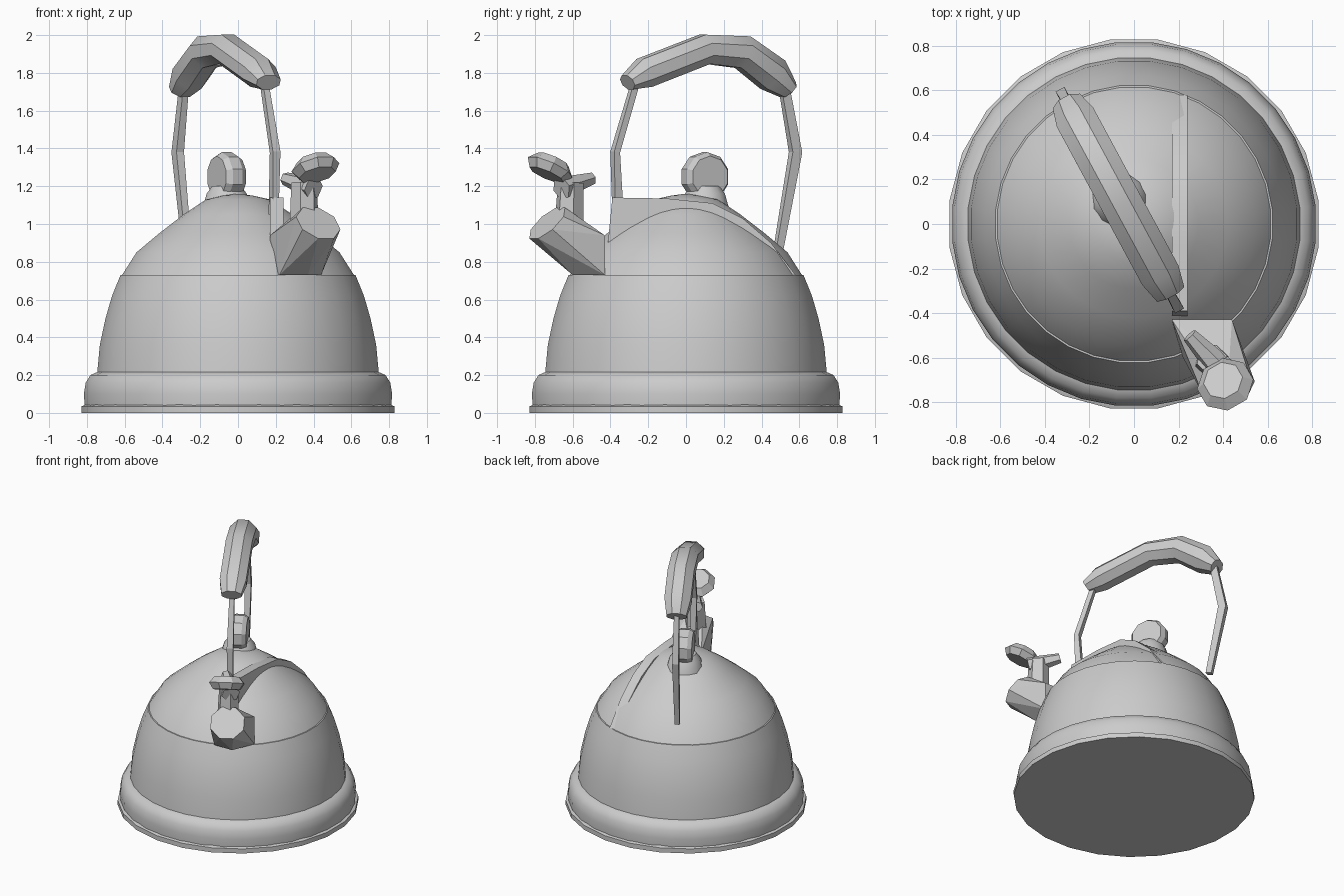
import bpy, bmesh, math
from mathutils import Vector

if "Cube" in bpy.data.objects:
    bpy.data.objects.remove(bpy.data.objects["Cube"])

grey = bpy.data.materials.new("warm_grey_metal")
grey.use_nodes = True
grey.diffuse_color = (0.6, 0.6, 0.6, 1)
grey.node_tree.nodes["Principled BSDF"].inputs["Base Color"].default_value = (0.6, 0.6, 0.6, 1)

# The handle and knob share one slanted vertical plane
SIDE = Vector((0.88, 0.475, 0))
UP = Vector((0, 0, 1))


def on_plane(y, z):
    return Vector((-0.06 - (y - 0.1) * 0.54, y, z))


def finish(name, bm, angle=30):
    bmesh.ops.recalc_face_normals(bm, faces=bm.faces)
    mesh = bpy.data.meshes.new(name)
    bm.to_mesh(mesh)
    bm.free()
    mesh.materials.append(grey)
    obj = bpy.data.objects.new(name, mesh)
    bpy.context.collection.objects.link(obj)
    bpy.ops.object.select_all(action="DESELECT")
    obj.select_set(True)
    bpy.context.view_layer.objects.active = obj
    if angle:
        bpy.ops.object.shade_smooth_by_angle(angle=math.radians(angle))
    return obj


def ring(center, u, v, ru, rv, sides):
    turns = [2 * math.pi * (i + 0.5) / sides for i in range(sides)]
    return [center + u * (ru * math.cos(t)) + v * (rv * math.sin(t)) for t in turns]


def loft(name, rings, angle=30):
    bm = bmesh.new()
    loops = [[bm.verts.new(p) for p in r] for r in rings]
    n = len(loops[0])
    for a, b in zip(loops, loops[1:]):
        for i in range(n):
            bm.faces.new((a[i], a[(i + 1) % n], b[(i + 1) % n], b[i]))
    bm.faces.new(loops[0])
    bm.faces.new(loops[-1])
    return finish(name, bm, angle)


def lathe(name, profile, sides=32, center=(0, 0, 0), angle=30):
    x, y = Vector((1, 0, 0)), Vector((0, 1, 0))
    return loft(name, [ring(Vector(center) + UP * z, x, y, r, r, sides) for r, z in profile], angle)


def planar_tube(name, path, half_width, sides, angle):
    # path holds y, z and half thickness of each section
    pts = [on_plane(y, z) for y, z, h in path]
    rings = []
    for i, p in enumerate(pts):
        along = (pts[min(i + 1, len(pts) - 1)] - pts[max(i - 1, 0)]).normalized()
        w = half_width * (0.75 if i in (0, len(pts) - 1) else 1)
        rings.append(ring(p, SIDE, along.cross(SIDE).normalized(), w, path[i][2], sides))
    return loft(name, rings, angle)


def hull(name, points):
    bm = bmesh.new()
    for p in points:
        bm.verts.new(p)
    result = bmesh.ops.convex_hull(bm, input=bm.verts[:])
    loose = {v for v in result["geom_interior"] if isinstance(v, bmesh.types.BMVert)}
    bmesh.ops.delete(bm, geom=list(loose), context="VERTS")
    return finish(name, bm, 0)


def rod(name, a, b, ra, rb, sides):
    a, b = Vector(a), Vector(b)
    axis = (b - a).normalized()
    u = axis.orthogonal().normalized()
    v = axis.cross(u)
    return loft(name, [ring(a, u, v, ra, ra, sides), ring(b, u, v, rb, rb, sides)], 0)


# Body: foot rim, rounded band, main wall and dome
lathe("foot_rim", [(0.835, 0), (0.835, 0.035), (0.81, 0.045)], 24)
lathe("base_band", [(0.815, 0.03), (0.82, 0.1), (0.81, 0.16), (0.785, 0.2), (0.74, 0.22)], angle=50)
lathe("body_wall", [(0.75, 0.2), (0.735, 0.36), (0.705, 0.5), (0.67, 0.62), (0.625, 0.73)])
lathe("dome", [(0.62, 0.725), (0.54, 0.85), (0.42, 0.95), (0.29, 1.05),
               (0.17, 1.13), (0.08, 1.15), (0.01, 1.16)], angle=40)

# Lid knob: collar and upright disc
lathe("knob_collar", [(0.13, 1.09), (0.11, 1.16), (0.08, 1.2)], 12, (-0.06, 0.1, 0))
along = SIDE.cross(UP)
knob = on_plane(0.1, 1.25)
loft("knob", [ring(knob + SIDE * s, along, UP, r, r, 10)
              for s, r in ((-0.06, 0.11), (-0.03, 0.13), (0.03, 0.13), (0.06, 0.11))], 20)

# Upright fin running back from the spout over the dome
fin_side = [(-0.43, 0.73), (-0.39, 1.14), (-0.1, 1.135), (0.14, 1.11),
            (0.3, 1.03), (0.45, 0.9), (0.58, 0.73)]
loft("spout_fin", [[Vector((x, y, z)) for y, z in fin_side] for x in (0.17, 0.24)], 30)

# Handle: two thin straps and a padded grip
planar_tube("front_strap", [(-0.36, 1.05, 0.035), (-0.375, 1.38, 0.025), (-0.27, 1.74, 0.025)],
            0.032, 4, 0)
planar_tube("back_strap", [(0.49, 0.87, 0.03), (0.58, 1.38, 0.04), (0.52, 1.72, 0.035)],
            0.032, 4, 0)
planar_tube("grip", [(-0.31, 1.75, 0.045), (-0.22, 1.8, 0.085), (0.1, 1.925, 0.085),
                     (0.3, 1.91, 0.095), (0.46, 1.79, 0.1), (0.54, 1.71, 0.055)], 0.1, 8, 30)

# Spout: square root widening into an eight sided mouth
axis = Vector((0.35, -0.61, 0.7)).normalized()
across = Vector((0.87, 0.5, 0)).normalized()
mouth = ring(Vector((0.425, -0.735, 1.005)), across, axis.cross(across), 0.125, 0.125, 8)
root = [(x, -0.43, z) for x in (0.17, 0.44) for z in (0.73, 0.94)]
hull("spout", mouth + root + [(0.22, -0.6, 0.73), (0.37, -0.6, 0.73)])

# Whistle lever: stem, thumb piece and tilted cap
rod("whistle_stem", (0.35, -0.62, 0.97), (0.35, -0.61, 1.22), 0.08, 0.07, 6)
rod("thumb_piece", (0.25, -0.5, 1.24), (0.4, -0.66, 1.19), 0.035, 0.065, 6)
cap, tilt = Vector((0.41, -0.72, 1.3)), Vector((0.25, -0.43, 0.25)).normalized()
lean = across.cross(tilt)
loft("whistle_cap", [ring(cap + lean * s, across, tilt, r, r, 8)
                     for s, r in ((-0.045, 0.09), (0, 0.13), (0.045, 0.1))], 0)
